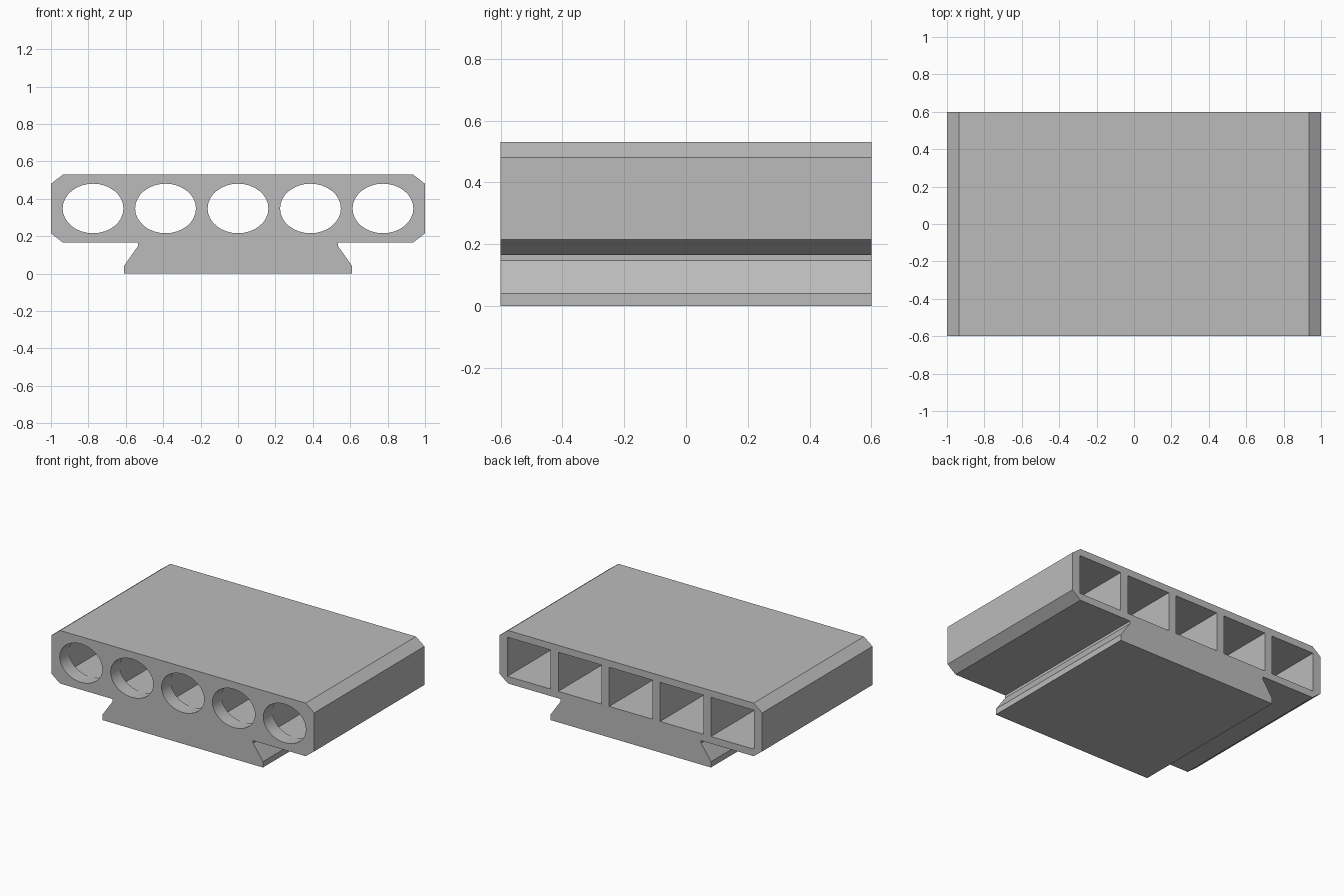
import bpy
import bmesh
import math
from mathutils import Matrix

if "Cube" in bpy.data.objects:
    bpy.data.objects.remove(bpy.data.objects["Cube"], do_unlink=True)

HALF_DEPTH = 0.6
LIP = 0.1                       # thickness of the front wall with oval openings
HOLE_W, HOLE_H, HOLE_Z = 0.325, 0.265, 0.348
HOLE_XS = [i * 0.3875 for i in range(-2, 3)]

grey = bpy.data.materials.new("plain_grey")
grey.use_nodes = True
grey.diffuse_color = (0.5, 0.5, 0.5, 1)
grey.node_tree.nodes["Principled BSDF"].inputs["Base Color"].default_value = grey.diffuse_color


def make_object(name, bm):
    bmesh.ops.recalc_face_normals(bm, faces=bm.faces)
    mesh = bpy.data.meshes.new(name)
    bm.to_mesh(mesh)
    bm.free()
    mesh.materials.append(grey)
    obj = bpy.data.objects.new(name, mesh)
    bpy.context.collection.objects.link(obj)
    return obj


# Body: chamfered plate on a dovetail foot, mirrored half profile extruded in y
half = [(0.61, 0), (0.61, 0.04), (0.535, 0.147), (0.535, 0.165),
        (0.935, 0.165), (1, 0.215), (1, 0.48), (0.935, 0.53)]
outline = half + [(-x, z) for x, z in reversed(half)]
bm = bmesh.new()
front = bm.faces.new([bm.verts.new((x, -HALF_DEPTH, z)) for x, z in outline])
swept = bmesh.ops.extrude_face_region(bm, geom=[front], use_keep_orig=True)
new_verts = [g for g in swept["geom"] if isinstance(g, bmesh.types.BMVert)]
bmesh.ops.translate(bm, vec=(0, 2 * HALF_DEPTH, 0), verts=new_verts)
body = make_object("slotted_block", bm)

# Rectangular channels, open at the back
bm = bmesh.new()
y0, y1 = -HALF_DEPTH + LIP, HALF_DEPTH + 0.1
for x in HOLE_XS:
    bmesh.ops.create_cube(bm, size=1, matrix=Matrix.Translation((x, (y0 + y1) / 2, HOLE_Z))
                          @ Matrix.Diagonal((HOLE_W + 0.004, y1 - y0, HOLE_H + 0.004, 1)))
channels = make_object("channel_cutter", bm)

# Oval openings through the front wall
bm = bmesh.new()
for x in HOLE_XS:
    bmesh.ops.create_cone(bm, cap_ends=True, segments=32, radius1=0.5, radius2=0.5, depth=1,
                          matrix=Matrix.Translation((x, -HALF_DEPTH, HOLE_Z))
                          @ Matrix.Diagonal((HOLE_W, 2 * LIP + 0.1, HOLE_H, 1))
                          @ Matrix.Rotation(math.pi / 2, 4, "X"))
ovals = make_object("oval_cutter", bm)

# Cut both sets of holes
for cutter in (channels, ovals):
    cutter.hide_render = True
    mod = body.modifiers.new(cutter.name, "BOOLEAN")
    mod.operation = "DIFFERENCE"
    mod.solver = "EXACT"
    mod.object = cutter

bpy.ops.object.select_all(action="DESELECT")
body.select_set(True)
bpy.context.view_layer.objects.active = body
for mod in list(body.modifiers):
    bpy.ops.object.modifier_apply(modifier=mod.name)
for cutter in (channels, ovals):
    bpy.data.objects.remove(cutter, do_unlink=True)
bpy.ops.object.shade_smooth_by_angle(angle=math.radians(25))
